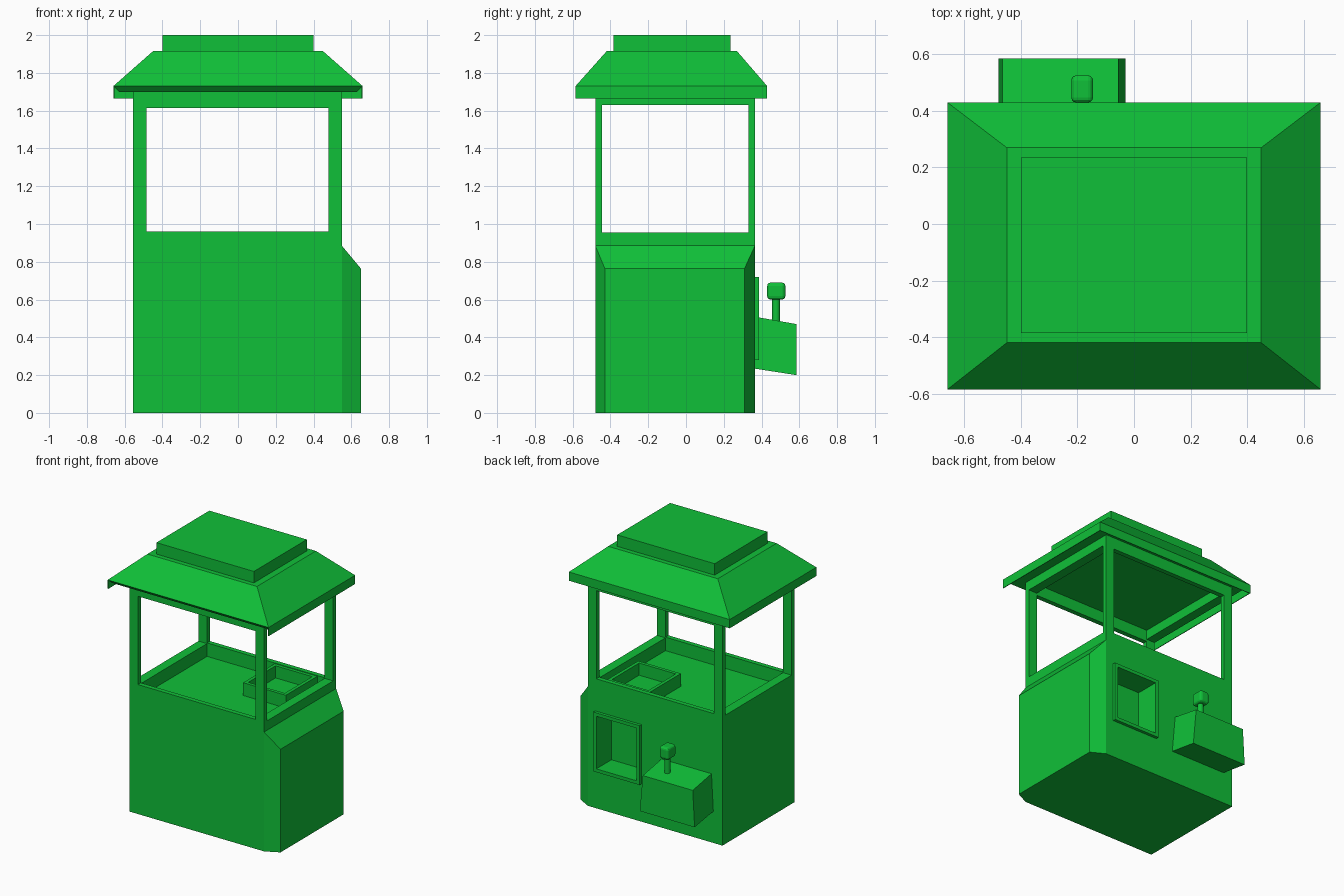
import bpy
import bmesh

old = bpy.data.objects.get("Cube")
if old:
    bpy.data.objects.remove(old, do_unlink=True)

green = bpy.data.materials.new("bright_green")
green.use_nodes = True
colour = (0.005, 0.53, 0.04, 1)
green.diffuse_color = colour
green.node_tree.nodes["Principled BSDF"].inputs["Base Color"].default_value = colour


def loft(name, ring_a, ring_b):
    """Closed solid between two rings with the same number of points."""
    bm = bmesh.new()
    a = [bm.verts.new(p) for p in ring_a]
    b = [bm.verts.new(p) for p in ring_b]
    bm.faces.new(a)
    bm.faces.new(b)
    n = len(a)
    for i in range(n):
        j = (i + 1) % n
        bm.faces.new((a[i], a[j], b[j], b[i]))
    bmesh.ops.recalc_face_normals(bm, faces=bm.faces)
    mesh = bpy.data.meshes.new(name)
    bm.to_mesh(mesh)
    bm.free()
    mesh.materials.append(green)
    obj = bpy.data.objects.new(name, mesh)
    bpy.context.collection.objects.link(obj)
    return obj


def rect(x0, x1, y0, y1, z):
    return [(x0, y0, z), (x1, y0, z), (x1, y1, z), (x0, y1, z)]


def box(name, x0, x1, y0, y1, z0, z1):
    return loft(name, rect(x0, x1, y0, y1, z0), rect(x0, x1, y0, y1, z1))


def apply_modifier(obj, mod):
    bpy.context.view_layer.objects.active = obj
    bpy.ops.object.modifier_apply(modifier=mod.name)


def cut(obj, *bounds):
    cutter = box("cutter", *bounds)
    cutter.hide_render = True
    mod = obj.modifiers.new("cut", "BOOLEAN")
    mod.operation = "DIFFERENCE"
    mod.solver = "EXACT"
    mod.object = cutter
    apply_modifier(obj, mod)
    bpy.data.objects.remove(cutter, do_unlink=True)


# Cabinet: inner tray, windows through both directions, prize hatch
cabinet = box("cabinet", -0.555, 0.55, -0.48, 0.365, 0, 1.705)
cut(cabinet, -0.485, 0.48, -0.445, 0.33, 0.86, 1.8)
cut(cabinet, -0.485, 0.48, -1, 1, 0.96, 1.615)
cut(cabinet, -1, 1, -0.445, 0.33, 0.955, 1.63)
cut(cabinet, 0.135, 0.465, 0.21, 1, 0.305, 0.695)

# Chamfered bulge on the left side
def side_ring(x, y0, y1, top):
    return [(x, y0, 0), (x, y1, 0), (x, y1, top), (x, y0, top)]


loft("left_bulge", side_ring(0.55, -0.48, 0.365, 0.885),
     side_ring(0.65, -0.43, 0.31, 0.765))

# Prize hatch frame
hatch_frame = box("hatch_frame", 0.11, 0.49, 0.365, 0.387, 0.28, 0.72)
cut(hatch_frame, 0.135, 0.465, 0, 1, 0.305, 0.695)

# Open chute box inside the tray
chute = box("chute_box", 0.07, 0.42, -0.04, 0.33, 0.86, 0.955)
cut(chute, 0.095, 0.395, -0.015, 0.305, 0.865, 1.2)

# Roof with sloped soffit, thin fascia on three sides and a top plate
eave = rect(-0.66, 0.66, -0.585, 0.43, 1.73)
loft("roof", eave, rect(-0.45, 0.45, -0.42, 0.27, 1.915))
loft("roof_soffit", rect(-0.63, 0.63, -0.555, 0.40, 1.70), eave)
for name, x in (("left_fascia", 0.655), ("right_fascia", -0.66)):
    box(name, x, x + 0.005, -0.585, 0.43, 1.665, 1.73)
box("back_fascia", -0.66, 0.66, 0.425, 0.43, 1.665, 1.73)
box("roof_plate", -0.40, 0.40, -0.385, 0.235, 1.915, 2.0)

# Control console with a tilted top
def console_ring(y, low, high):
    return [(-0.48, y, low), (-0.03, y, low), (-0.055, y, high), (-0.465, y, high)]


loft("control_console", console_ring(0.36, 0.235, 0.51),
     console_ring(0.585, 0.20, 0.47))

# Joystick
bpy.ops.mesh.primitive_cylinder_add(vertices=12, radius=0.021, depth=0.16,
                                    location=(-0.183, 0.477, 0.54))
stem = bpy.context.object
stem.name = "joystick_stem"
stem.data.materials.append(green)
bpy.ops.object.shade_smooth_by_angle()
knob = box("joystick_knob", -0.222, -0.145, 0.43, 0.526, 0.60, 0.69)
bevel = knob.modifiers.new("round", "BEVEL")
bevel.width = 0.018
bevel.segments = 3
apply_modifier(knob, bevel)
